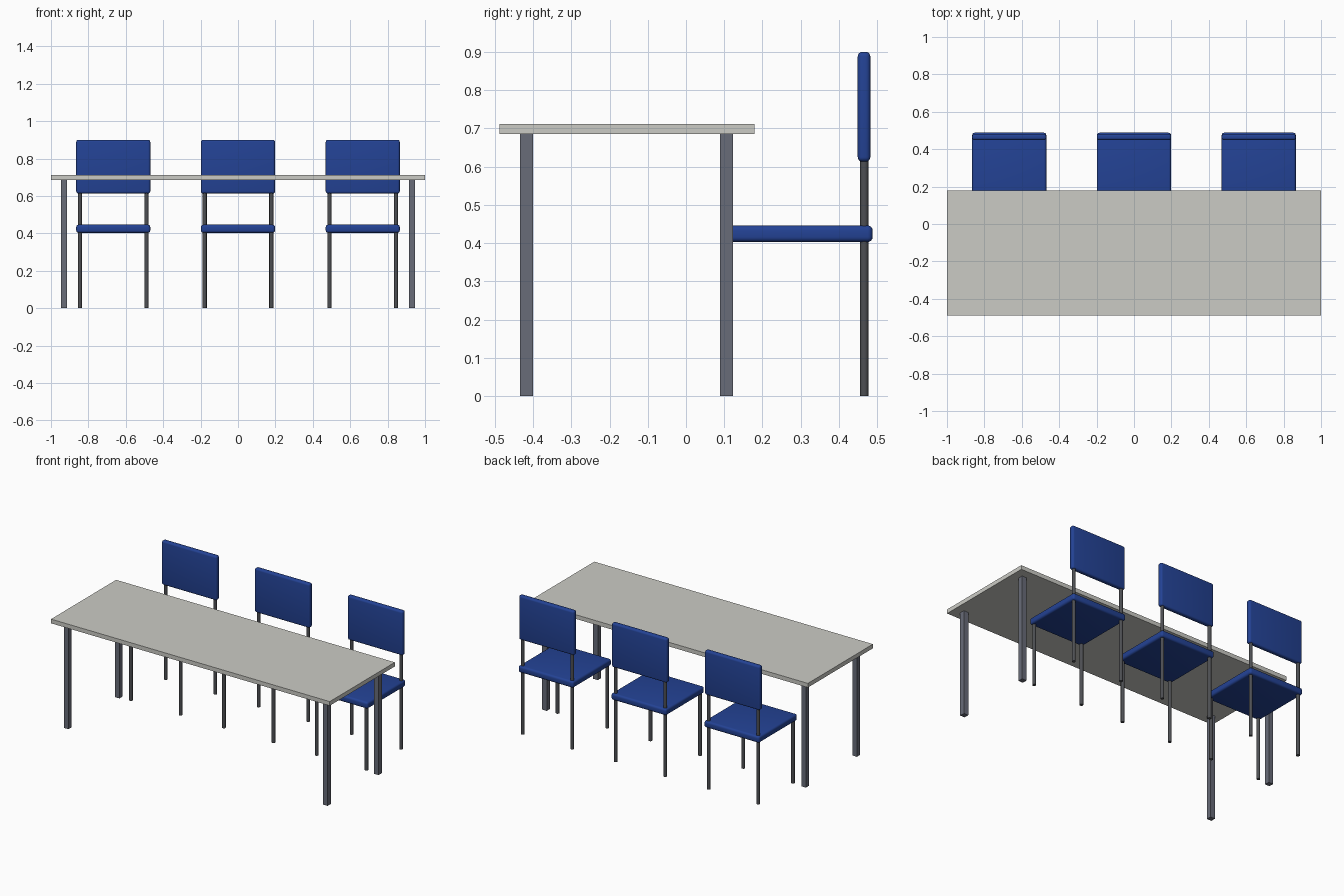
import bpy
import math

cube = bpy.data.objects.get("Cube")
if cube:
    bpy.data.objects.remove(cube, do_unlink=True)


def material(name, rgb):
    m = bpy.data.materials.new(name)
    m.use_nodes = True
    m.diffuse_color = (*rgb, 1)
    m.node_tree.nodes["Principled BSDF"].inputs["Base Color"].default_value = (*rgb, 1)
    return m


TOP = material("pale grey laminate", (0.60, 0.60, 0.56))
STEEL = material("slate grey steel", (0.14, 0.15, 0.19))
TUBE = material("dark grey tube", (0.075, 0.078, 0.086))
BLUE = material("blue upholstery", (0.017, 0.055, 0.30))


def box(name, lo, hi, mat, bevel=0):
    """Box between two corners, with optionally rounded edges."""
    bpy.ops.mesh.primitive_cube_add(size=1, location=[(a + b) / 2 for a, b in zip(lo, hi)])
    ob = bpy.context.object
    ob.name = name
    ob.scale = [b - a for a, b in zip(lo, hi)]
    bpy.ops.object.transform_apply(location=False, rotation=False, scale=True)
    ob.data.materials.append(mat)
    if bevel:
        mod = ob.modifiers.new("rounded edges", "BEVEL")
        mod.width = bevel
        mod.segments = 4
        bpy.ops.object.modifier_apply(modifier=mod.name)
        bpy.ops.object.shade_smooth_by_angle(angle=math.radians(35))
    return ob


def tube(name, x, y, top, radius=0.011):
    """Round upright leg standing on the floor."""
    bpy.ops.mesh.primitive_cylinder_add(vertices=16, radius=radius, depth=top,
                                        location=(x, y, top / 2))
    ob = bpy.context.object
    ob.name = name
    ob.data.materials.append(TUBE)
    bpy.ops.object.shade_smooth_by_angle(angle=math.radians(35))


# Table: thin top on four square legs
box("table_top", (-1, -0.488, 0.685), (1, 0.179, 0.712), TOP)
half = 0.0165
for side, x in (("right", -0.93), ("left", 0.93)):
    for end, y in (("front", -0.417), ("back", 0.106)):
        box(f"table_leg_{end}_{side}", (x - half, y - half, 0),
            (x + half, y + half, 0.686), STEEL)

# Three chairs along the back edge of the table
for place, cx in (("right", -0.667), ("middle", 0), ("left", 0.667)):
    w = 0.198
    box(f"chair_seat_{place}", (cx - w, 0.092, 0.403), (cx + w, 0.488, 0.446), BLUE, 0.013)
    box(f"chair_back_{place}", (cx - w, 0.449, 0.613), (cx + w, 0.482, 0.90), BLUE, 0.012)
    for side, s in (("right", -1), ("left", 1)):
        x = cx + s * 0.178
        tube(f"chair_front_leg_{place}_{side}", x, 0.11, 0.42)
        tube(f"chair_back_post_{place}_{side}", x, 0.466, 0.64)
